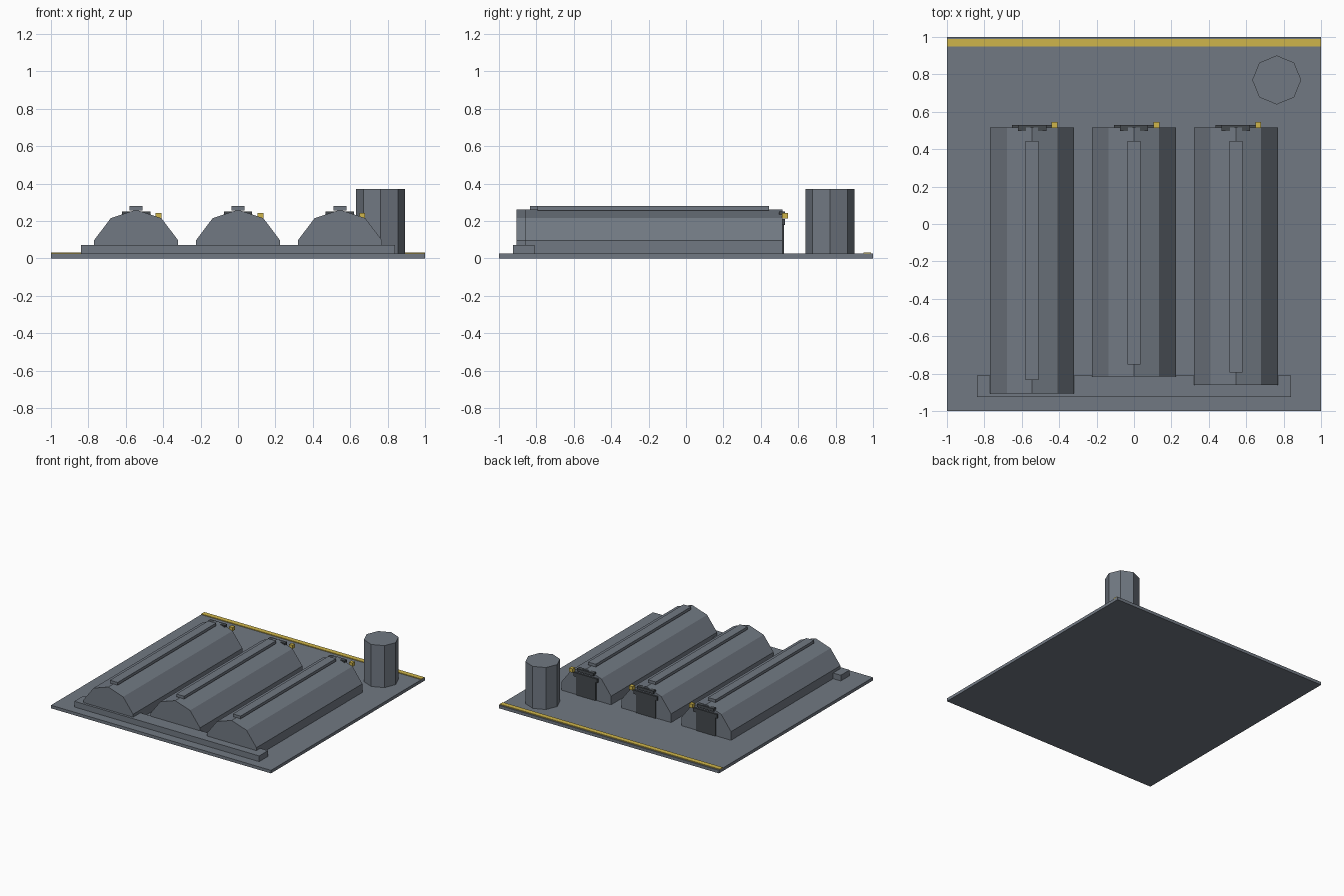
import bpy, bmesh
from math import tau, cos, sin

if "Cube" in bpy.data.objects:
    bpy.data.objects.remove(bpy.data.objects["Cube"])


def material(name, rgb):
    m = bpy.data.materials.new(name)
    m.diffuse_color = (*rgb, 1)
    m.use_nodes = True
    m.node_tree.nodes["Principled BSDF"].inputs["Base Color"].default_value = m.diffuse_color
    return m


GREY = material("concrete grey", (0.165, 0.19, 0.225))
DARK = material("dark metal", (0.06, 0.068, 0.076))
YELLOW = material("marking yellow", (0.62, 0.46, 0.07))


def prism(name, outline, direction, mat):
    """Extrude a flat outline along a direction."""
    bm = bmesh.new()
    face = bm.faces.new([bm.verts.new(p) for p in outline])
    ext = bmesh.ops.extrude_face_region(bm, geom=[face])["geom"]
    bmesh.ops.translate(bm, vec=direction,
                        verts=[v for v in ext if isinstance(v, bmesh.types.BMVert)])
    bmesh.ops.recalc_face_normals(bm, faces=bm.faces)
    me = bpy.data.meshes.new(name)
    bm.to_mesh(me)
    bm.free()
    me.materials.append(mat)
    ob = bpy.data.objects.new(name, me)
    bpy.context.collection.objects.link(ob)
    return ob


def box(name, x, y, z, mat):
    pts = [(x[0], y[0], z[0]), (x[1], y[0], z[0]), (x[1], y[1], z[0]), (x[0], y[1], z[0])]
    return prism(name, pts, (0, 0, z[1] - z[0]), mat)


# Ground slab, painted edge stripe and front curb
box("base_slab", (-1, 1), (-1, 1), (0, 0.025), GREY)
box("edge_stripe", (-1, 1), (0.95, 0.99), (0.024, 0.031), YELLOW)
box("front_curb", (-0.84, 0.84), (-0.925, -0.81), (0.02, 0.072), GREY)

# Octagonal tank
prism("tank", [(0.763 + 0.131 * cos(i * tau / 8), 0.77 + 0.131 * sin(i * tau / 8), 0.02)
               for i in range(8)], (0, 0, 0.35), GREY)

# Three halls of differing length, each with ridge vent, door, canopy and lamp
half = [(0.225, 0.02), (0.225, 0.096), (0.135, 0.215)]
section = half + [(0, 0.26)] + [(-x, z) for x, z in reversed(half)]
BACK = 0.515
for label, cx, front, vent in (("left", -0.545, -0.905, -0.835),
                               ("middle", 0, -0.815, -0.75),
                               ("right", 0.545, -0.86, -0.795)):
    def span(w):
        return (cx - w, cx + w)

    prism(label + "_hall", [(cx + x, front, z) for x, z in section],
          (0, BACK - front, 0), GREY)
    box(label + "_ridge_vent", span(0.035), (vent, 0.443), (0.257, 0.28), GREY)
    box(label + "_door", span(0.09), (0.51, 0.523), (0.024, 0.18), DARK)
    box(label + "_door_canopy", span(0.108), (0.51, 0.53), (0.178, 0.21), DARK)
    box(label + "_vent_housing", span(0.076), (0.497, 0.53), (0.225, 0.249), DARK)
    box(label + "_lamp", (cx + 0.105, cx + 0.135), (0.513, 0.545), (0.212, 0.243), YELLOW)
